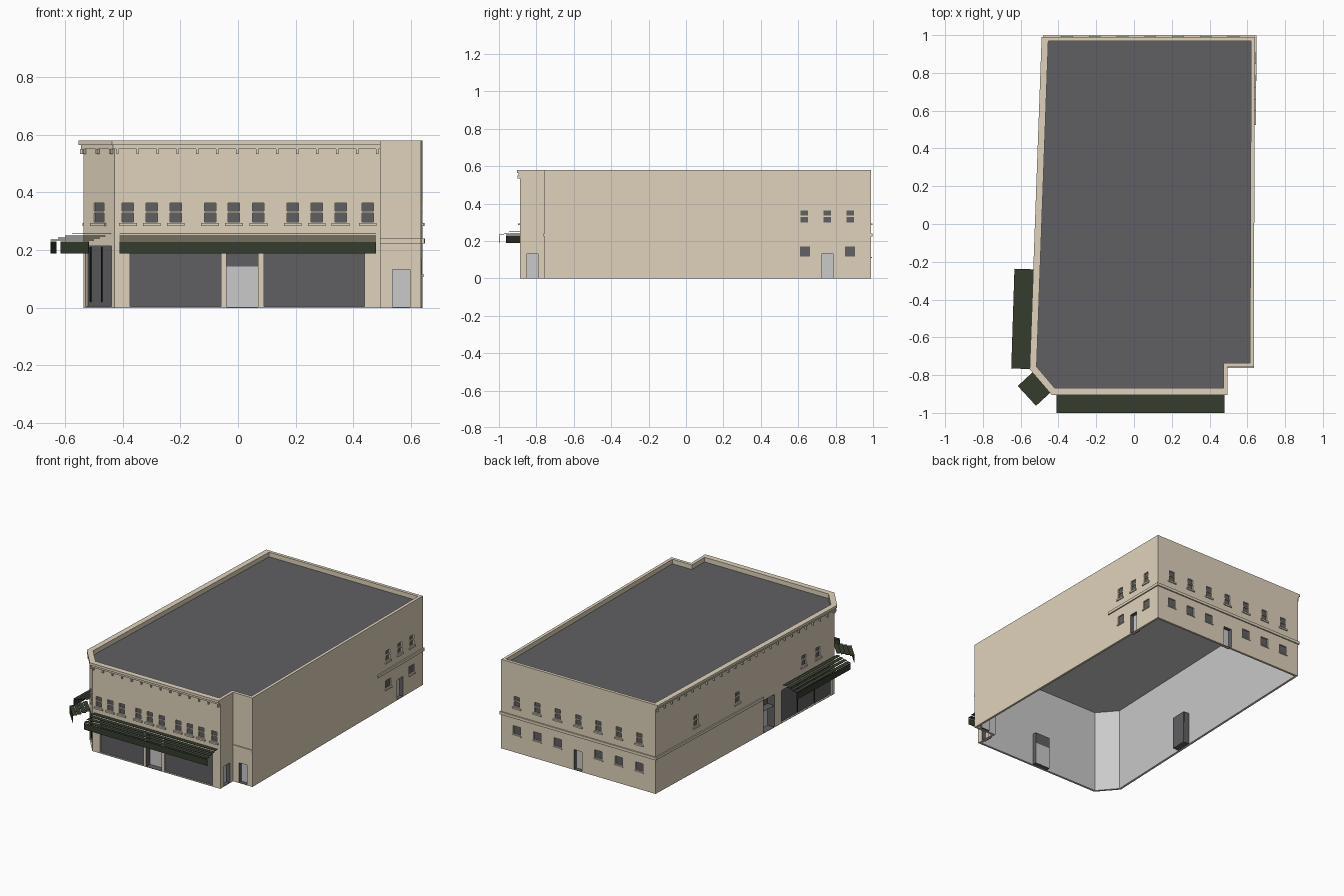
import bpy, bmesh
from mathutils import Vector

if "Cube" in bpy.data.objects:
    bpy.data.objects.remove(bpy.data.objects["Cube"])


def material(name, rgb):
    m = bpy.data.materials.new(name)
    m.use_nodes = True
    m.diffuse_color = (*rgb, 1)
    m.node_tree.nodes["Principled BSDF"].inputs["Base Color"].default_value = (*rgb, 1)
    return m


TAN = material("tan wall", (0.74, 0.65, 0.50))
DARK = material("dark grey", (0.118, 0.118, 0.125))
LIGHT = material("light grey", (0.59, 0.59, 0.60))
GREEN = material("dark green", (0.036, 0.047, 0.026))
BLACK = material("black trim", (0.02, 0.02, 0.022))


def finish(name, bm, *mats):
    mesh = bpy.data.meshes.new(name)
    bm.to_mesh(mesh)
    bm.free()
    for m in mats:
        mesh.materials.append(m)
    bpy.context.collection.objects.link(bpy.data.objects.new(name, mesh))


def face(bm, pts, mat=0):
    f = bm.faces.new([bm.verts.new(p) for p in pts])
    f.material_index = mat


def frame(p, q):
    """Length, direction and outward normal of a wall segment."""
    d = Vector(q) - Vector(p)
    t = d.normalized()
    return d.length, t, Vector((t.y, -t.x))


def offset(path, dist, closed=False):
    """Mitred offset of a plan path, positive outward."""
    out, n = [], len(path)
    for i, p in enumerate(path):
        a = frame(path[i - 1], p)[2] if closed or i > 0 else None
        b = frame(p, path[(i + 1) % n])[2] if closed or i < n - 1 else None
        a, b = a or b, b or a
        out.append(Vector(p) + (a + b) * dist / (1 + a.dot(b)))
    return out


def at(p, z):
    return (p[0], p[1], z)


def band(name, path, d, z0, z1):
    """Moulding that follows an open run of walls."""
    bm = bmesh.new()
    rings = [[bm.verts.new(v) for v in (at(p, z0), at(q, z0), at(q, z1), at(p, z1))]
             for p, q in zip(path, offset(path, d))]
    for r, s in zip(rings, rings[1:]):
        for k in range(4):
            bm.faces.new((r[k], s[k], s[k - 3], r[k - 3]))
    bm.faces.new(rings[0])
    bm.faces.new(rings[-1][::-1])
    bmesh.ops.recalc_face_normals(bm, faces=bm.faces)
    finish(name, bm, TAN)


def blocks(name, mat, items):
    """Boxes on a wall: segment, along-range, outward range, height range."""
    bm = bmesh.new()
    for p, q, u0, u1, d0, d1, z0, z1 in items:
        _, t, n = frame(p, q)
        c = [Vector(p) + t * u + n * d for u, d in ((u0, d0), (u0, d1), (u1, d1), (u1, d0))]
        lo = [bm.verts.new(at(v, z0)) for v in c]
        hi = [bm.verts.new(at(v, z1)) for v in c]
        bm.faces.new(lo)
        bm.faces.new(hi)
        for k in range(4):
            bm.faces.new((lo[k - 1], lo[k], hi[k], hi[k - 1]))
    bmesh.ops.recalc_face_normals(bm, faces=bm.faces)
    finish(name, bm, mat)


TOP, ROOF, LINING = 0.58, 0.55, 0.014
A, B, C, D = (-0.429, -0.888), (0.494, -0.888), (0.494, -0.757), (0.634, -0.757)
E, F, G = (0.64, 0.989), (-0.473, 0.989), (-0.536, -0.763)
PLAN = [A, B, C, D, E, F, G]
INNER = dict(zip(PLAN, offset(PLAN, -LINING, True)))


def wall(name, p, q, openings):
    """Wall and inner lining with recesses: u0, u1, z0, z1, depth, back, reveal."""
    length, t, n = frame(p, q)
    bm = bmesh.new()

    def pt(u, z, d=0):
        return at(Vector(p) + t * u - n * d, z)

    def skin(ends, top, d, holes, mat):
        us = sorted({*ends, *[u for o in holes for u in o[:2]]})
        zs = sorted({0, top, *[z for o in holes for z in o[2:4]]})
        for u0, u1 in zip(us, us[1:]):
            for z0, z1 in zip(zs, zs[1:]):
                u, z = (u0 + u1) / 2, (z0 + z1) / 2
                if not any(o[0] < u < o[1] and o[2] < z < o[3] for o in holes):
                    quad = [pt(u0, z0, d), pt(u1, z0, d), pt(u1, z1, d), pt(u0, z1, d)]
                    face(bm, quad[::-1] if d else quad, mat)

    skin((0, length), TOP, 0, openings, 0)
    ends = [(INNER[e] - Vector(p)).dot(t) for e in (p, q)]
    skin(ends, ROOF, LINING, [o for o in openings if o[4] > LINING], 2)
    for u0, u1, z0, z1, d, back, reveal in openings:
        c = [(u0, z0), (u1, z0), (u1, z1), (u0, z1)]
        face(bm, [pt(*k, d) for k in c], back)
        for k in range(4):
            face(bm, [pt(*c[k - 1]), pt(*c[k]), pt(*c[k], d), pt(*c[k - 1], d)], reveal)
    bmesh.ops.remove_doubles(bm, verts=bm.verts, dist=1e-5)
    finish(name, bm, TAN, DARK, LIGHT)


sills = []


def upper(p, q, u, half=0.02, out=0.007):
    """Sash window with two panes and a sill."""
    sills.append((p, q, u - half - 0.011, u + half + 0.011, 0, out, 0.284, 0.294))
    return [(u - half, u + half, 0.298, 0.329, 0.008, 1, 0),
            (u - half, u + half, 0.336, 0.364, 0.008, 1, 0)]


def lower(p, q, u):
    sills.append((p, q, u - 0.032, u + 0.032, 0, 0.006, 0.108, 0.115))
    return [(u - 0.027, u + 0.027, 0.118, 0.171, 0.008, 1, 0)]


def door(u):
    return [(u - 0.03, u + 0.03, 0.003, 0.132, 0.025, 2, 1)]


def shop(u0, u1):
    return [(u0, u1, 0.004, 0.215, 0.01, 1, 0)]


def entry(u0, u1, d):
    """Recessed entrance with a transom."""
    return [(u0, u1, 0.002, 0.143, d, 2, 1), (u0, u1, 0.143, 0.215, d, 1, 1)]


# Front wall
front = shop(0.055, 0.37) + shop(0.519, 0.868) + entry(0.389, 0.498, 0.04)
for x in (-0.382, -0.299, -0.216, -0.097, -0.014, 0.071, 0.19, 0.273, 0.356, 0.45):
    front += upper(A, B, x - A[0], out=0.01)
wall("front_wall", A, B, front)

# Notch walls
wall("notch_side_wall", B, C, door(0.068))
wall("notch_front_wall", C, D, door(0.072))

# Right wall
right = door(0.757 - D[1])
for y in (0.631, 0.754, 0.877):
    right += upper(D, E, y - D[1])
for y in (0.636, 0.877):
    right += lower(D, E, y - D[1])
wall("right_wall", D, E, right)

# Back wall
back = []
for i in range(7):
    u = 0.113 + i * 0.147
    back += upper(E, F, u)
    back += door(u) if i == 3 else lower(E, F, u)
wall("back_wall", E, F, back)

# Left wall
left = entry(1.06, 1.165, 0.05) + shop(1.235, 1.73)
for y in (0.59, 0.185, -0.465, -0.605):
    left += upper(F, G, F[1] - y)
wall("left_wall", F, G, left)

# Corner wall
corner = frame(G, A)[0]
wall("corner_wall", G, A, shop(0.012, corner - 0.014) + upper(G, A, corner / 2, 0.027))

blocks("window_sills", TAN, sills)
blocks("shop_mullions", BLACK,
       [(G, A, u, u + 0.003, -0.01, -0.004, 0.02, 0.21) for u in (0.029, 0.088)]
       + [(F, G, u, u + 0.004, -0.01, -0.005, 0.01, 0.21) for u in (1.4, 1.565)])
blocks("entrance_backing", DARK, [(F, G, 1.06, 1.165, -0.056, -0.051, 0.002, 0.215)])

# Roof, ceiling and parapet
inner = offset(PLAN, -0.02, True)
bm = bmesh.new()
face(bm, [at(p, ROOF) for p in inner])
face(bm, [at(INNER[p], ROOF - 0.003) for p in PLAN[::-1]], 1)
finish("roof_and_ceiling", bm, DARK, LIGHT)
bm = bmesh.new()
for i in range(len(PLAN)):
    p, q, r, s = PLAN[i - 1], PLAN[i], inner[i], inner[i - 1]
    face(bm, [at(p, TOP), at(q, TOP), at(r, TOP), at(s, TOP)])
    face(bm, [at(s, TOP), at(r, TOP), at(r, ROOF), at(s, ROOF)])
    face(bm, [at(INNER[p], 0), at(INNER[q], 0), at(q, 0), at(p, 0)])
finish("parapet_and_wall_base", bm, TAN)

# Cornice and its brackets
street = [F, G, A, B]
band("cornice_top", street, 0.016, 0.564, TOP)
band("cornice_step", street, 0.008, 0.55, 0.564)
brackets = []
for p, q, n in ((F, G, 26), (G, A, 3), (A, B, 14)):
    step = (frame(p, q)[0] - 0.022) / (n - 1)
    for i in range(n):
        u = 0.011 + i * step
        brackets.append((p, q, u - 0.004, u + 0.004, 0, 0.012, 0.533, 0.55))
blocks("cornice_brackets", TAN, brackets)

# Belt courses
left_end = Vector(F) + frame(F, G)[1] * 1.05
right_start = Vector(D) + frame(D, E)[1] * 1.28
band("back_belt", [right_start, E, F, left_end], 0.008, 0.223, 0.241)
band("notch_belt", [C, D], 0.006, 0.223, 0.241)

# Slatted awnings with hanging valances
for name, p, q, depth in (("front", (-0.41, -0.893), (0.478, -0.893), 0.107),
                          ("corner", (-0.537, -0.785), (-0.44, -0.89), 0.107),
                          ("left", (-0.533, -0.24), (-0.55, -0.768), 0.1)):
    length = frame(p, q)[0]
    w = depth / 4
    parts = [(p, q, 0, length, i * w, i * w + w, 0.255 - i * 0.007, 0.257 - i * 0.007)
             for i in range(4)]
    parts.append((p, q, 0, length, depth - 0.003, depth, 0.188, 0.23))
    blocks(name + "_awning", GREEN, parts)
